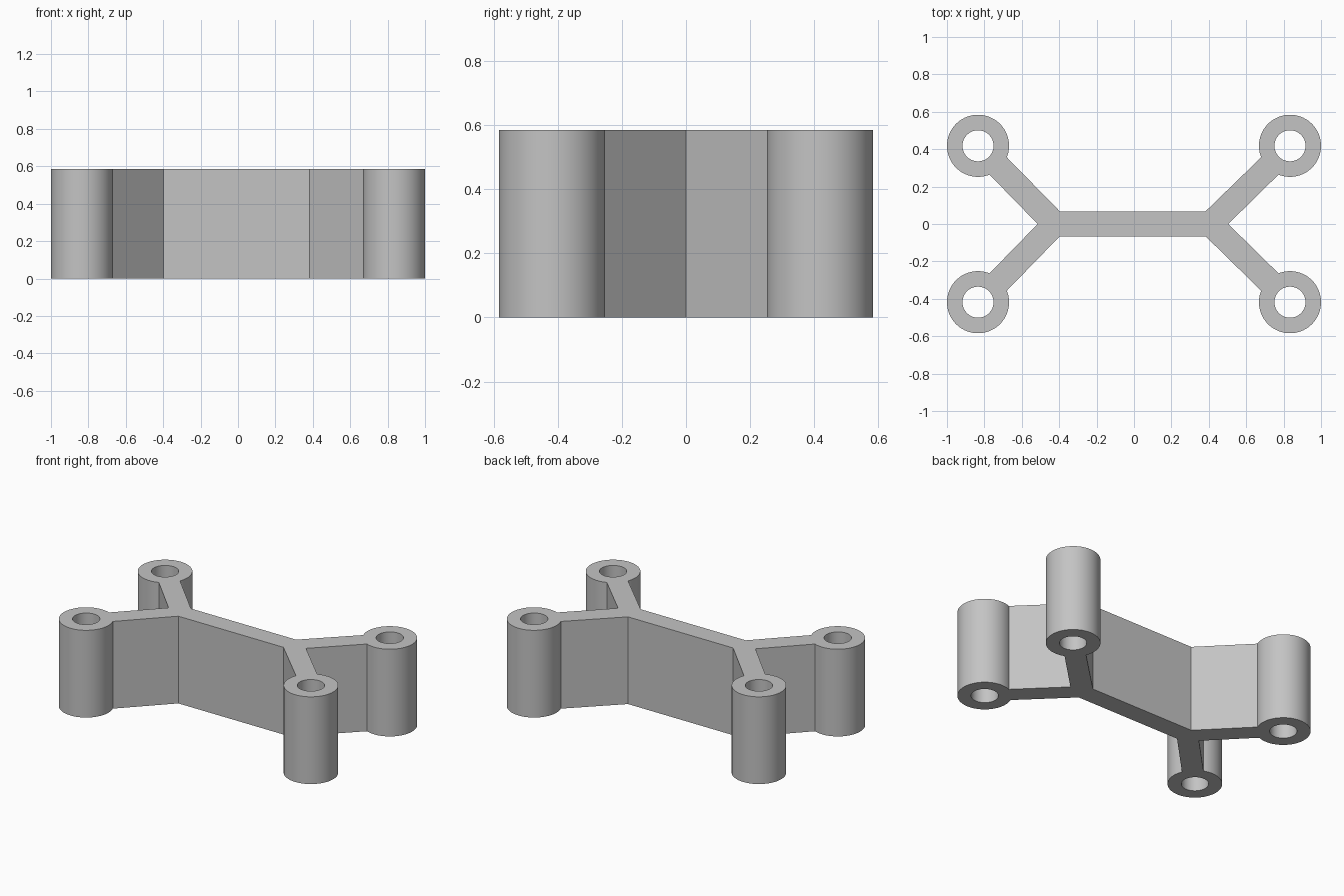
import bpy
import bmesh
from math import asin, atan2, cos, sin, pi, radians

cube = bpy.data.objects.get("Cube")
if cube:
    bpy.data.objects.remove(cube)

HEIGHT = 0.585
POST_X, POST_Y = 0.834, 0.418     # post centres
OUTER, INNER = 0.166, 0.083       # post and bore radii
ARM = 0.0655                      # half thickness of the arms
SHIFT = -0.007                    # web sits slightly off centre
STEPS = 64

grey = bpy.data.materials.new("grey")
grey.use_nodes = True
colour = (0.55, 0.55, 0.55, 1)
grey.diffuse_color = colour
grey.node_tree.nodes["Principled BSDF"].inputs["Base Color"].default_value = colour


def arc(cx, cy, radius, start, sweep, count):
    return [(cx + radius * cos(start + sweep * i / count),
             cy + radius * sin(start + sweep * i / count)) for i in range(count + 1)]


def post_arc(sx, sy):
    """Post outline, open where the diagonal arm joins it."""
    half = asin(ARM / OUTER)
    inward = atan2(-sy, -sx)
    return arc(sx * POST_X, sy * POST_Y, OUTER, inward + half, 2 * pi - 2 * half, STEPS)


def web(x, y):
    return [(x + SHIFT, y)]


# Outer outline, counter-clockwise: posts, web corners and end notches
outline = (post_arc(1, 1) + web(0.39, 0.068) + web(-0.39, 0.068)
           + post_arc(-1, 1) + web(-0.508, 0)
           + post_arc(-1, -1) + web(-0.39, -0.066) + web(0.39, -0.066)
           + post_arc(1, -1) + web(0.511, 0))
bores = [arc(sx * POST_X, sy * POST_Y, INNER, 0, 2 * pi, STEPS)[:-1]
         for sx in (1, -1) for sy in (1, -1)]

# Filled flat profile, extruded to full height
curve = bpy.data.curves.new("bracket_body", "CURVE")
curve.dimensions = "2D"
curve.fill_mode = "BOTH"
curve.extrude = HEIGHT / 2
for loop in [outline] + bores:
    spline = curve.splines.new("POLY")
    spline.points.add(len(loop) - 1)
    for point, (x, y) in zip(spline.points, loop):
        point.co = (x, y, 0, 1)
    spline.use_cyclic_u = True
curve.materials.append(grey)

body = bpy.data.objects.new("bracket_body", curve)
bpy.context.collection.objects.link(body)
bpy.ops.object.select_all(action="DESELECT")
body.select_set(True)
bpy.context.view_layer.objects.active = body
bpy.ops.object.convert(target="MESH")
body = bpy.context.object

# Weld caps to walls and stand the solid on the ground
bm = bmesh.new()
bm.from_mesh(body.data)
bmesh.ops.remove_doubles(bm, verts=bm.verts, dist=0.0001)
bmesh.ops.translate(bm, verts=bm.verts, vec=(0, 0, HEIGHT / 2))
bmesh.ops.recalc_face_normals(bm, faces=bm.faces)
bm.to_mesh(body.data)
bm.free()
bpy.ops.object.shade_smooth_by_angle(angle=radians(30))
